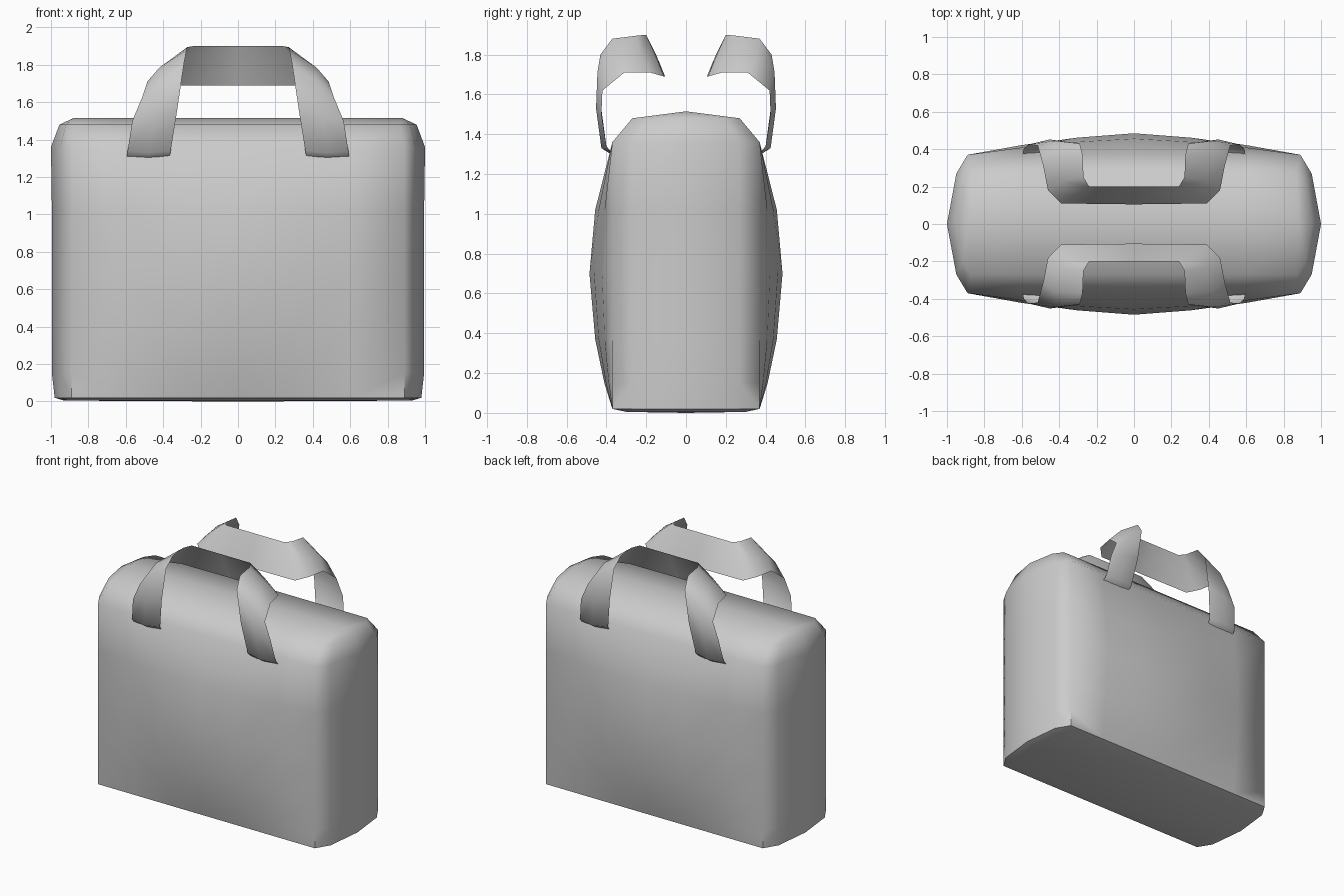
import bpy, bmesh
from math import radians

if "Cube" in bpy.data.objects:
    bpy.data.objects.remove(bpy.data.objects["Cube"])


def build(name, quarter_rows, angle, cap=None):
    """Skin a quarter grid of points, then mirror it across x and y."""
    bm = bmesh.new()
    rows = [[bm.verts.new(p) for p in r] for r in quarter_rows]
    for a, b in zip(rows, rows[1:]):
        for i in range(len(a) - 1):
            bm.faces.new((a[i], a[i + 1], b[i + 1], b[i]))
    if cap:
        centre = bm.verts.new(cap)
        bm.faces.new([centre] + rows[0][::-1])
    # mirrored copies, welded along the centre planes
    for axis in (0, 1):
        geo = bmesh.ops.duplicate(bm, geom=bm.verts[:] + bm.edges[:] + bm.faces[:])["geom"]
        for v in geo:
            if isinstance(v, bmesh.types.BMVert):
                v.co[axis] *= -1
        bmesh.ops.reverse_faces(bm, faces=[f for f in geo if isinstance(f, bmesh.types.BMFace)])
    bmesh.ops.remove_doubles(bm, verts=bm.verts[:], dist=0.002)
    bmesh.ops.dissolve_degenerate(bm, edges=bm.edges[:], dist=0.0005)
    bmesh.ops.recalc_face_normals(bm, faces=bm.faces[:])
    me = bpy.data.meshes.new(name)
    bm.to_mesh(me)
    bm.free()
    ob = bpy.data.objects.new(name, me)
    bpy.context.collection.objects.link(ob)
    bpy.ops.object.select_all(action='DESELECT')
    ob.select_set(True)
    bpy.context.view_layer.objects.active = ob
    bpy.ops.object.shade_smooth_by_angle(angle=radians(angle))
    return ob


# Bag body: horizontal rings with bulging front/back panels and side gussets
panel = [(0, 1), (0.3, 0.8), (0.6, 0.45), (0.89, 0)]          # x, bulge share
rings = [(0.02, 0, 0.97), (0.15, 0.35, 0.985), (0.37, 0.75, 0.985),
         (0.70, 1, 0.985), (1.02, 0.75, 0.985), (1.36, 0, 0.99)]  # z, bulge, side x
body = [[(0, -0.30, 0.005), (0.3, -0.30, 0.005), (0.6, -0.30, 0.005),
         (0.86, -0.30, 0.005), (0.91, -0.24, 0.005), (0.93, 0, 0.005)]]
for z, b, sx in rings:
    body.append([(x, -0.37 - 0.115 * b * k, z) for x, k in panel]
                + [(0.95, -0.27, z), (sx + 0.01, 0, z)])
# rounded shoulder and top ridge
body.append([(x, -0.27, 1.48) for x in (0, 0.3, 0.6, 0.87)] + [(0.92, -0.2, 1.48), (0.955, 0, 1.48)])
body.append([(x, 0, 1.515) for x in (0, 0.3, 0.6, 0.88, 0.88, 0.88)])
build("bag_body", body, 55, cap=(0, 0, 0))

# Carry straps: outer edge, middle, inner edge from the foot to the grip
outer = [(0.595, -0.375, 1.31), (0.59, -0.40, 1.34), (0.565, -0.425, 1.5), (0.515, -0.42, 1.62),
         (0.485, -0.31, 1.71), (0.46, -0.18, 1.71), (0.39, -0.11, 1.69), (0, -0.105, 1.69)]
middle = [(0.48, -0.385, 1.305), (0.475, -0.425, 1.33), (0.45, -0.452, 1.53), (0.42, -0.445, 1.71),
          (0.42, -0.36, 1.785), (0.385, -0.23, 1.80), (0.32, -0.155, 1.80), (0, -0.15, 1.80)]
inner = [(0.365, -0.375, 1.31), (0.36, -0.40, 1.34), (0.325, -0.43, 1.56), (0.29, -0.43, 1.80),
         (0.275, -0.37, 1.88), (0.27, -0.25, 1.895), (0.24, -0.20, 1.90), (0, -0.20, 1.90)]
build("carry_straps", [outer, middle, inner], 60)
